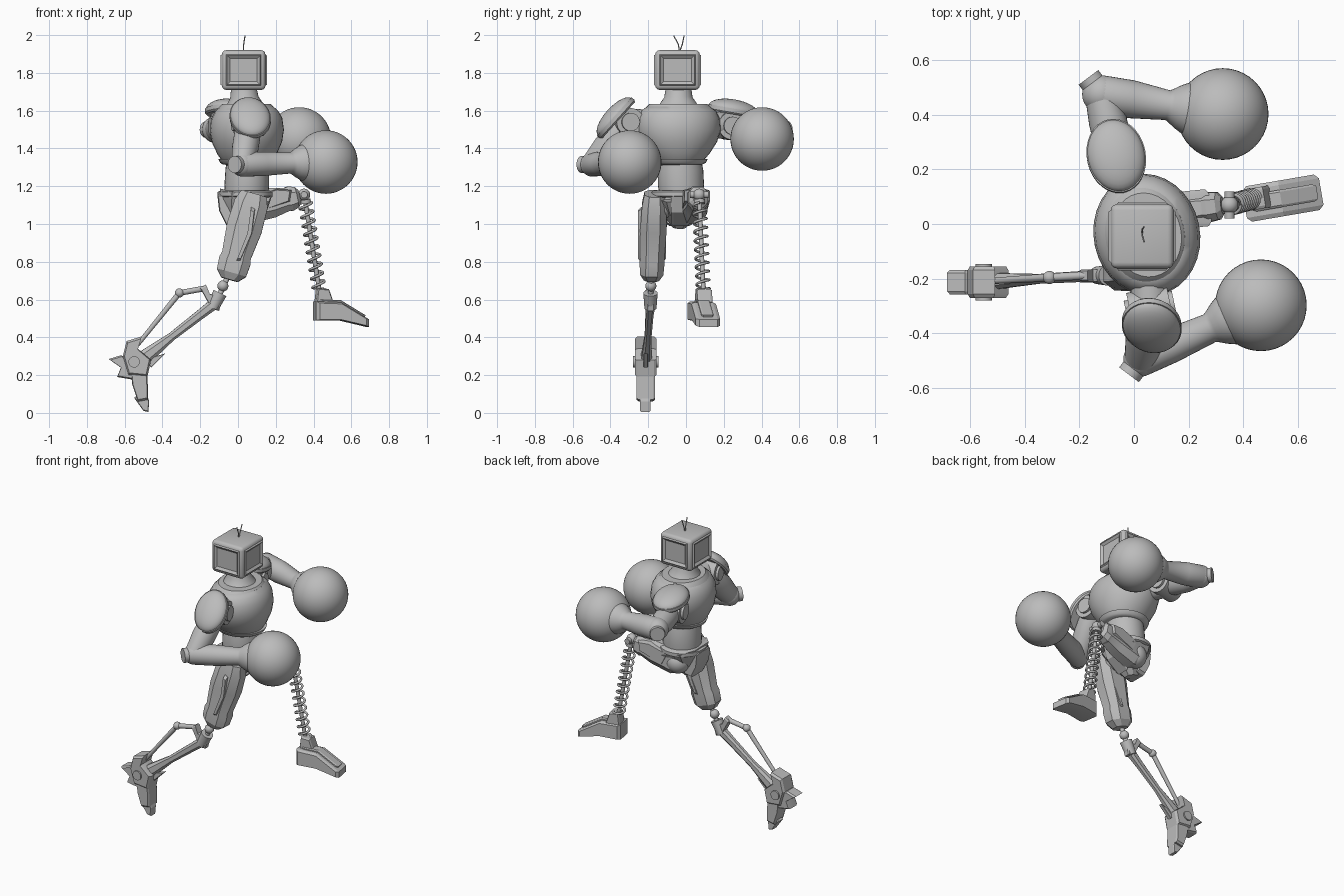
import bpy, bmesh, math
from mathutils import Vector as V, Matrix

if "Cube" in bpy.data.objects:
    bpy.data.objects.remove(bpy.data.objects["Cube"])

grey = bpy.data.materials.new("plain grey")
grey.use_nodes = True
grey.diffuse_color = (0.5, 0.5, 0.5, 1)
grey.node_tree.nodes["Principled BSDF"].inputs["Base Color"].default_value = (0.5, 0.5, 0.5, 1)

TWIST = math.radians(12)
FWD = V((math.cos(TWIST), math.sin(TWIST), 0))
OCTAGON = [(1, .5), (.5, 1), (-.5, 1), (-1, .5), (-1, -.5), (-.5, -1), (.5, -1), (1, -.5)]


def finish(name, bm, angle=35):
    bmesh.ops.recalc_face_normals(bm, faces=bm.faces)
    me = bpy.data.meshes.new(name)
    bm.to_mesh(me)
    bm.free()
    for p in me.polygons:
        p.use_smooth = True
    me.set_sharp_from_angle(angle=math.radians(angle))
    me.materials.append(grey)
    ob = bpy.data.objects.new(name, me)
    bpy.context.collection.objects.link(ob)
    return ob


def skin(name, loops, angle=35):
    bm = bmesh.new()
    rings = [[bm.verts.new(p) for p in loop] for loop in loops]
    n = len(rings[0])
    for r, s in zip(rings, rings[1:]):
        for i in range(n):
            bm.faces.new((r[i], r[(i + 1) % n], s[(i + 1) % n], s[i]))
    bm.faces.new(rings[0])
    bm.faces.new(rings[-1])
    return finish(name, bm, angle)


def loft(name, p0, p1, rings, side=(0, 0, 1), boxy=False):
    """Rings are (fraction along the axis, half width, half depth toward side)."""
    p0, p1 = V(p0), V(p1)
    d = (p1 - p0).normalized()
    v = V(side) - d * d.dot(V(side))
    v.normalize()
    u = d.cross(v)
    shape = OCTAGON if boxy else [(math.cos(i * math.tau / 32), math.sin(i * math.tau / 32)) for i in range(32)]
    return skin(name, [[p0.lerp(p1, t) + u * a * cx + v * b * cy for cx, cy in shape]
                       for t, a, b in rings], 25 if boxy else 40)


def rod(name, p0, p1, r0, r1=None):
    side = (1, 0, 0) if abs((V(p1) - V(p0)).normalized().x) < .8 else (0, 0, 1)
    r1 = r1 or r0
    return loft(name, p0, p1, [(0, r0, r0), (1, r1, r1)], side)


def ball(name, c, r, scale=(1, 1, 1), rot=None):
    bm = bmesh.new()
    bmesh.ops.create_uvsphere(bm, u_segments=40, v_segments=24, radius=r)
    m = Matrix.Translation(c) @ (rot or Matrix()) @ Matrix.Diagonal((*scale, 1))
    bm.transform(m)
    return finish(name, bm)


def prism(name, pts, y, w, yaw=0, pivot=(0, 0)):
    """Side outline in x and z, given thickness across y with chamfered rims."""
    cx = sum(p[0] for p in pts) / len(pts)
    cz = sum(p[1] for p in pts) / len(pts)
    loops = []
    for off, k in ((-w, .88), (-w * .75, 1), (w * .75, 1), (w, .88)):
        loops.append([(cx + (x - cx) * k, y + off, cz + (z - cz) * k) for x, z in pts])
    ob = skin(name, loops, 20)
    p = V((*pivot, 0))
    ob.data.transform(Matrix.Translation(p) @ Matrix.Rotation(yaw, 4, 'Z') @ Matrix.Translation(-p))
    return ob


def wire(name, pts, r):
    cu = bpy.data.curves.new(name, 'CURVE')
    cu.dimensions = '3D'
    cu.bevel_depth, cu.bevel_resolution = r, 2
    cu.use_fill_caps = True
    s = cu.splines.new('POLY')
    s.points.add(len(pts) - 1)
    for q, p in zip(s.points, pts):
        q.co = (*p, 1)
    cu.materials.append(grey)
    bpy.context.collection.objects.link(bpy.data.objects.new(name, cu))


# Head: rounded box with inset panels on the four sides
bm = bmesh.new()
bmesh.ops.create_cube(bm, size=1)
bm.transform(Matrix.Translation((.03, -.045, 1.815)) @ Matrix.Diagonal((.23, .235, .21, 1)))
bmesh.ops.bevel(bm, geom=bm.edges[:], offset=.022, segments=3, profile=.5, affect='EDGES')
bm.normal_update()
panels = [f for f in bm.faces if f.calc_area() > .02 and abs(f.normal.z) < .5]
for depth, width in ((.008, .008), (-.012, .022)):
    bmesh.ops.inset_individual(bm, faces=panels, thickness=width, depth=depth)
finish("head", bm, 30)
for tip, bend in ((-.065, -.04), (-.01, -.02)):
    wire("antenna", [(.03, -.035, 1.91), (.03, bend, 1.95), (.037, tip, 1.997)], .003)

# Torso: neck, collar, chest, waist, belt and pelvis
loft("neck", (.04, -.04, 1.56), (.03, -.04, 1.73),
     [(0, .16, .13), (.2, .145, .12), (.4, .105, .1), (.65, .075, .075), (1, .066, .066)], FWD)
loft("collar", (.045, -.04, 1.58), (.045, -.04, 1.635),
     [(0, .2, .165), (.6, .178, .148), (1, .155, .128), (1, .14, .115)], FWD)
loft("chest", (.05, -.04, 1.31), (.045, -.04, 1.62),
     [(0, .105, .11), (.06, .125, .13), (.2, .165, .158), (.4, .205, .185), (.6, .225, .195),
      (.8, .22, .187), (.93, .2, .165), (1, .17, .14)], FWD)
loft("chest_rim", (.05, -.035, 1.315), (.05, -.035, 1.345),
     [(0, .122, .13), (.3, .14, .145), (1, .15, .155)], FWD)
loft("waist", (.045, -.025, 1.15), (.05, -.03, 1.34),
     [(0, .115, .115), (.3, .122, .118), (.7, .12, .115), (1, .11, .11)], FWD)
loft("belt", (.038, -.03, 1.14), (.038, -.03, 1.178),
     [(0, .142, .13), (.2, .155, .145), (.8, .155, .145), (1, .142, .13)], FWD)
loft("pelvis", (-.01, -.035, .985), (.035, -.03, 1.15),
     [(0, .035, .04), (.3, .07, .075), (.7, .12, .115), (1, .145, .135)], (1, 0, 0), True)
prism("pelvis_back_plate", [(-.11, 1.16), (-.1, 1.07), (-.06, .99), (-.01, 1.0), (0, 1.15)], -.035, .07)
prism("pelvis_front_plate", [(.18, 1.15), (.15, 1.06), (.06, .99), (.05, 1.14)], -.03, .05)

# Arms
arms = {
    "right": dict(sh=V((.06, -.31, 1.54)), el=V((.025, -.495, 1.315)), glove=V((.465, -.298, 1.328)),
                  pad=V((.065, -.375, 1.565)), tilt=48, r=.064),
    "left": dict(sh=V((-.06, .23, 1.52)), el=V((-.12, .475, 1.5)), glove=V((.325, .403, 1.45)),
                 pad=V((-.065, .25, 1.605)), tilt=-10, r=.07),
}
for side, a in arms.items():
    sh, el, gl, r = a["sh"], a["el"], a["glove"], a["r"]
    s = 1 if side == "left" else -1
    rod(side + "_shoulder_joint", sh - FWD * .075, sh + FWD * .075, .074)
    rod(side + "_shoulder_cap", sh - FWD * .09, sh + FWD * .09, .048)
    rod(side + "_shoulder_axle", (.05, -.04, 1.53), sh, .07)
    loft(side + "_upper_arm", sh, el,
         [(0, .055, .055), (.25, .07, .07), (.6, .074, .07), (1, .062, .06)], (1, 0, 0))
    ball(side + "_elbow", el, r)
    out = V((-.6, .8 * s, 0))
    rod(side + "_elbow_disc", el, el + out * (r + .008), .045)
    span = (gl - el).length
    at = lambda d: 1 - d / span
    loft(side + "_forearm", el, gl,
         [(-.08, r * .8, r * .8), (0, r, r), (.25, r, r), (at(.205), .055, .055), (at(.19), .064, .064),
          (at(.17), .078, .078), (at(.14), .094, .094), (at(.1), .1, .1)])
    ball(side + "_glove", gl, .168)
    # Domed shoulder pad with a flat rim underneath
    rot = Matrix.Rotation(math.radians(a["tilt"]), 4, 'X') @ Matrix.Rotation(TWIST, 4, 'Z')
    bm = bmesh.new()
    bmesh.ops.create_uvsphere(bm, u_segments=32, v_segments=16, radius=1)
    bmesh.ops.bisect_plane(bm, geom=bm.verts[:] + bm.edges[:] + bm.faces[:],
                           plane_co=(0, 0, -.05), plane_no=(0, 0, -1), clear_outer=True)
    bmesh.ops.holes_fill(bm, edges=[e for e in bm.edges if e.is_boundary])
    bm.transform(Matrix.Translation(a["pad"]) @ rot @ Matrix.Diagonal((.105, .135, .055, 1)))
    finish(side + "_shoulder_pad", bm)
    n = rot @ V((0, 0, 1))
    loft(side + "_shoulder_pad_rim", a["pad"] - n * .024, a["pad"] + n * .006,
         [(0, .13, .1), (.3, .138, .108), (1, .138, .108)], rot @ V((1, 0, 0)))

# Right leg: armoured thigh, ball knee, thin shin and piston
loft("right_thigh", (.085, -.165, 1.16), (-.045, -.183, .705),
     [(0, .055, .07), (.12, .065, .09), (.4, .07, .095), (.72, .064, .078), (.78, .066, .085),
      (.92, .062, .08), (1, .04, .045)], (1, 0, 0), True)
prism("right_thigh_panel", [(.07, 1.09), (.09, 1.08), (.075, .95), (.01, .8), (-.01, .8), (.05, .95)], -.18, .075)
ball("right_hip", (.06, -.12, 1.1), .07)
ball("right_knee", (-.08, -.186, .672), .029)
rod("right_knee_link", (-.05, -.184, .73), (-.1, -.187, .62), .014)
rod("right_knee_cap", (-.095, -.188, .635), (-.135, -.188, .555), .038, .032)
prism("right_knee_bracket", [(-.08, .61), (-.1, .54), (-.14, .55), (-.2, .66), (-.17, .68), (-.15, .63)], -.188, .022)
loft("right_shin", (-.11, -.188, .59), (-.55, -.212, .25),
     [(0, .028, .03), (.2, .02, .026), (.55, .018, .022), (.8, .026, .036), (1, .035, .045)], (0, 0, 1), True)
rod("right_upper_piston", (-.17, -.188, .66), (-.31, -.196, .635), .015)
ball("right_piston_joint", (-.31, -.196, .635), .024)
rod("right_lower_piston", (-.31, -.196, .635), (-.54, -.21, .35), .015, .011)

# Right foot, hanging toe down
prism("right_ankle", [(-.59, .38), (-.51, .405), (-.53, .34), (-.46, .28), (-.48, .19), (-.58, .2), (-.61, .3)], -.213, .058)
prism("right_heel", [(-.685, .285), (-.62, .305), (-.52, .26), (-.52, .17), (-.64, .19), (-.62, .24)], -.213, .045)
prism("right_instep", [(-.57, .25), (-.48, .22), (-.475, .07), (-.53, .06), (-.56, .15)], -.213, .05)
prism("right_toe", [(-.55, .08), (-.49, .12), (-.47, .06), (-.475, .005), (-.5, .01)], -.215, .028)
prism("right_heel_fin", [(-.5, .28), (-.385, .315), (-.46, .24)], -.213, .012)
for y in (-.272, -.154):
    rod("right_ankle_bolt", (-.55, y - .008, .27), (-.55, y + .008, .27), .03)

# Left leg: raised thigh, knee ball, spring shin
ball("left_hip", (.03, .04, 1.08), .075)
loft("left_thigh", (0, .03, 1.075), (.325, .068, 1.145),
     [(0, .055, .06), (.15, .07, .085), (.55, .062, .08), (.8, .052, .062), (.85, .055, .066),
      (.95, .05, .055), (1, .03, .035)], (0, 0, 1), True)
prism("left_thigh_panel", [(.06, 1.14), (.2, 1.185), (.28, 1.18), (.27, 1.12), (.1, 1.06)], .05, .068, .1, (.17, .05))
knee, ankle = V((.35, .07, 1.155)), V((.432, .092, .64))
ball("left_knee", knee, .032)
rod("left_knee_pin", knee - V((0, .05, 0)), knee + V((0, .05, 0)), .018)
rod("left_shin_rod", knee, ankle, .012)
rod("left_spring_seat", knee.lerp(ankle, .05), knee.lerp(ankle, .09), .03)
axis = (ankle - knee).normalized()
across = axis.cross(V((0, 1, 0))).normalized()
other = axis.cross(across)
coil = []
TURNS, STEPS = 10, 20
for i in range(TURNS * STEPS + 1):
    ang = i * math.tau / STEPS
    centre = knee.lerp(ankle, .09 + .9 * i / (TURNS * STEPS))
    coil.append(centre + (across * math.cos(ang) + other * math.sin(ang)) * .034)
wire("left_spring", coil, .007)

# Left foot, turned slightly outward
YAW, HEEL = .17, (.43, .075)
prism("left_ankle", [(.42, .66), (.48, .655), (.51, .57), (.41, .57)], .09, .04, YAW, HEEL)
prism("left_foot", [(.405, .59), (.405, .49), (.54, .49), (.69, .455), (.69, .495), (.54, .585)], .075, .066, YAW, HEEL)
prism("left_foot_ridge", [(.43, .6), (.54, .598), (.675, .517), (.66, .49), (.43, .55)], .075, .032, YAW, HEEL)
